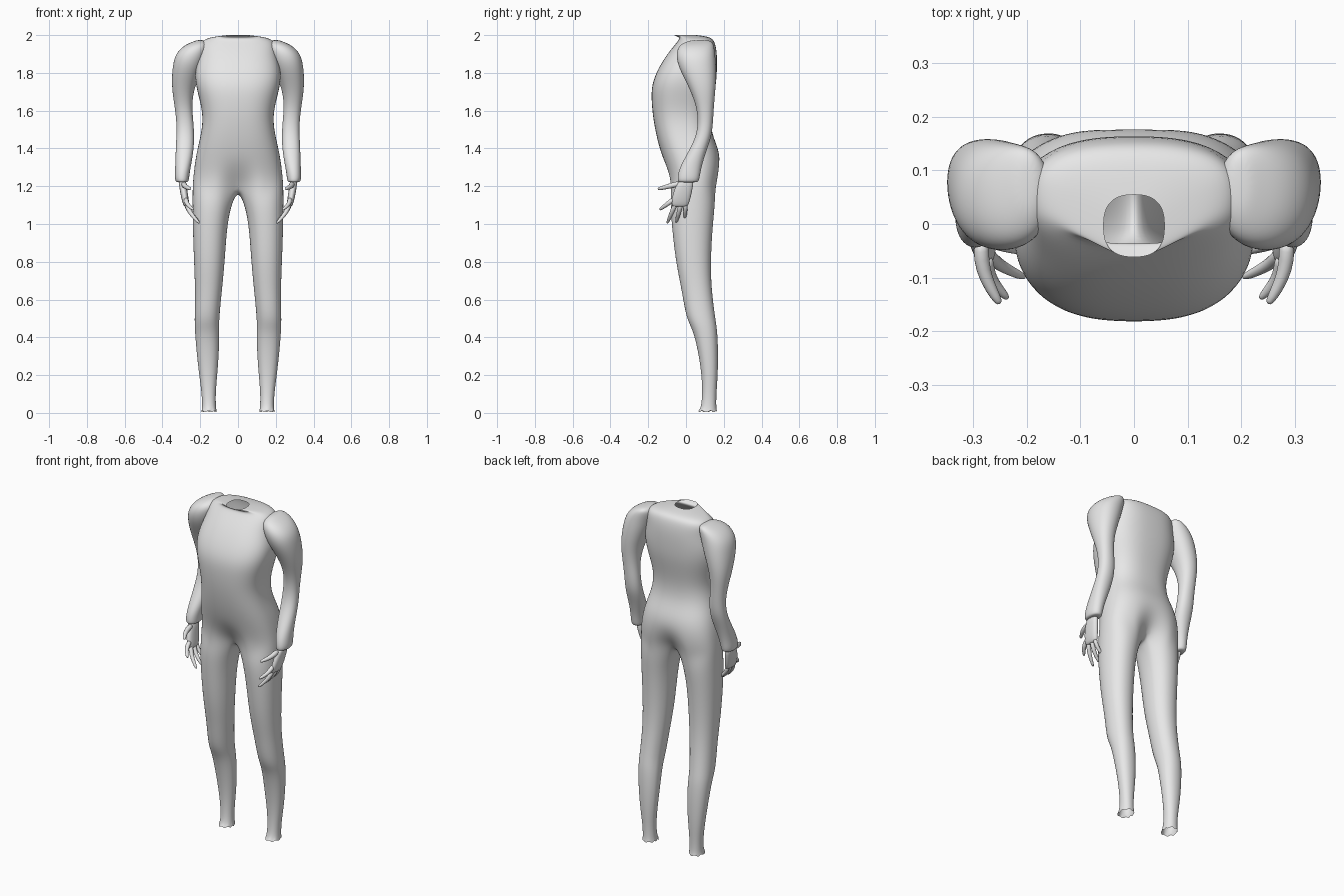
import bpy, bmesh
from math import sin, cos, pi, radians
from mathutils import Vector

if "Cube" in bpy.data.objects:
    bpy.data.objects.remove(bpy.data.objects["Cube"], do_unlink=True)

# One plain grey for the whole figure
grey = bpy.data.materials.new("plain grey")
grey.use_nodes = True
colour = (0.8, 0.8, 0.8, 1)
grey.diffuse_color = colour
grey.node_tree.nodes["Principled BSDF"].inputs["Base Color"].default_value = colour


def power(v, p):
    return 0.0 if abs(v) < 1e-6 else (abs(v) ** p) * (1 if v > 0 else -1)


def section(row, angles, p):
    """Rounded horizontal slice from (z, inner x, outer x, front y, back y)."""
    z, xin, xout, front, back = row
    return [Vector(((xin + xout) / 2 + (xout - xin) / 2 * power(cos(a), p),
                    (front + back) / 2 + (back - front) / 2 * power(sin(a), p), z))
            for a in angles]


def add_ring(bm, points):
    return [bm.verts.new(pt) for pt in points]


def join(bm, a, b, closed=True):
    n = len(a)
    for i in range(n if closed else n - 1):
        j = (i + 1) % n
        bm.faces.new((a[i], a[j], b[j], b[i]))


def loft(bm, rings, caps=True):
    loops = [add_ring(bm, r) for r in rings]
    for a, b in zip(loops, loops[1:]):
        join(bm, a, b)
    if caps:
        bm.faces.new(loops[0])
        bm.faces.new(loops[-1])


def finish(bm, name, levels):
    """Turn the left half into a mirrored, smooth object."""
    bmesh.ops.recalc_face_normals(bm, faces=bm.faces[:])
    mesh = bpy.data.meshes.new(name)
    bm.to_mesh(mesh)
    bm.free()
    mesh.materials.append(grey)
    mesh.shade_smooth()
    ob = bpy.data.objects.new(name, mesh)
    bpy.context.collection.objects.link(ob)
    mirror = ob.modifiers.new("mirror", "MIRROR")
    mirror.merge_threshold = 0.0005
    sub = ob.modifiers.new("smooth", "SUBSURF")
    sub.levels = sub.render_levels = levels
    return ob


# Torso: neck opening to hips (z, half width, front y, back y)
TORSO = [
    (2.0, .057, -.062, .055), (1.995, .1, -.052, .1), (1.985, .165, -.03, .137),
    (1.96, .2, -.05, .155), (1.9, .202, -.1, .165), (1.82, .229, -.15, .165),
    (1.74, .226, -.182, .16), (1.66, .204, -.184, .145), (1.57, .185, -.176, .13),
    (1.48, .195, -.16, .136), (1.4, .215, -.14, .172), (1.33, .228, -.118, .184),
    (1.26, .236, -.097, .18), (1.2, .241, -.09, .17)]

# Leg: thigh to open ankle (z, inner x, outer x, front y, back y)
LEG = [
    (1.12, .03, .242, -.086, .157), (1.0, .058, .241, -.077, .143),
    (.8, .07, .234, -.056, .131), (.65, .085, .227, -.023, .136),
    (.5, .1, .231, 0, .156), (.44, .1, .229, .036, .166), (.33, .1, .221, .063, .171),
    (.2, .11, .206, .083, .169), (.1, .119, .192, .086, .161),
    (.03, .117, .19, .08, .16), (.008, .113, .194, .065, .165)]

bm = bmesh.new()
STEPS = 16
half = [-pi / 2 + pi * i / STEPS for i in range(STEPS + 1)]
previous = None
for z, w, front, back in TORSO:
    points = section((z, -w, w, front, back), half, .78)
    mid = (front + back) / 2
    pinch = .5 * max(0, (1.36 - z) / .16) ** 2
    for pt in points:       # draw the midline in towards the crotch
        pt.y = mid + (pt.y - mid) * (1 - pinch * max(0, 1 - pt.x / .1))
    ring = add_ring(bm, points)
    if previous:
        join(bm, previous, ring, closed=False)
    previous = ring

# Crotch strip closes the half ring into a leg loop
first, last = previous[0].co.copy(), previous[-1].co.copy()
BRIDGE = 5
for k in range(1, BRIDGE + 1):
    t = k / (BRIDGE + 1)
    pt = last.lerp(first, t)
    pt.z -= .03 * sin(pi * t)
    previous.append(bm.verts.new(pt))

angles = [radians(-150 + 300 * i / STEPS) for i in range(STEPS + 1)]
angles += [radians(150 + 10 * k) for k in range(1, BRIDGE + 1)]
for row in LEG:
    points = section(row, angles, .92)
    if row is LEG[-1]:      # ragged hem
        for i, pt in enumerate(points):
            pt.z += .009 * sin(i * 2.3)
            pt.z = max(pt.z, 0)
    ring = add_ring(bm, points)
    join(bm, previous, ring)
    previous = ring
finish(bm, "body", 2)

# Arms: shoulder cap to cuff (z, inner x, outer x, front y, back y)
ARM = [
    (1.974, .185, .215, .04, .11), (1.966, .165, .238, 0, .14),
    (1.945, .15, .29, -.04, .15), (1.9, .16, .333, -.055, .156),
    (1.84, .18, .347, -.045, .161), (1.77, .21, .352, -.01, .161),
    (1.7, .235, .349, .025, .156), (1.62, .243, .336, .055, .148),
    (1.54, .235, .326, .064, .144), (1.46, .23, .327, .052, .136),
    (1.38, .235, .331, .01, .106), (1.3, .25, .333, -.035, .082),
    (1.25, .258, .336, -.046, .074), (1.225, .26, .332, -.045, .068),
    (1.22, .272, .32, -.035, .055)]
full = [2 * pi * i / STEPS for i in range(STEPS)]
bm = bmesh.new()
loft(bm, [section(row, full, .92) for row in ARM])
finish(bm, "arms", 2)

# Palms
PALM = [
    (1.24, .275, .317, -.035, .045), (1.19, .27, .31, -.06, .036),
    (1.14, .262, .302, -.076, .026), (1.1, .256, .29, -.078, .014),
    (1.09, .26, .282, -.07, .006)]
bm = bmesh.new()
loft(bm, [section(row, full, .85) for row in PALM])
finish(bm, "hands", 1)


def tube(bm, path, radii, sides=8):
    """Tapered tube with rings square to the path."""
    pts = [Vector(p) for p in path]
    rings = []
    for i, (pt, r) in enumerate(zip(pts, radii)):
        d = (pts[min(i + 1, len(pts) - 1)] - pts[max(i - 1, 0)]).normalized()
        u = d.cross(Vector((1, 0, 0))).normalized()
        v = d.cross(u)
        rings.append([pt + r * (cos(a) * u + sin(a) * v)
                      for a in (2 * pi * k / sides for k in range(sides))])
    loft(bm, rings)


# Thumb and four fingers: knuckle and tip, with an outward bend between
DIGITS = [
    ((.285, -.03, 1.215), (.25, -.15, 1.185), .016),
    ((.275, -.06, 1.135), (.235, -.14, 1.075), .014),
    ((.275, -.052, 1.115), (.203, -.1, 1.003), .014),
    ((.275, -.025, 1.11), (.203, -.052, 1.008), .014),
    ((.275, -.002, 1.11), (.215, -.006, 1.025), .013)]
bm = bmesh.new()
for root, tip, r in DIGITS:
    a, b = Vector(root), Vector(tip)
    path = [a.lerp(b, t) + Vector((.014 * sin(pi * t), 0, 0))
            for t in (0, .3, .6, .9, 1)]
    tube(bm, path, (r, r, r * .85, r * .65, r * .35))
finish(bm, "fingers", 1)
